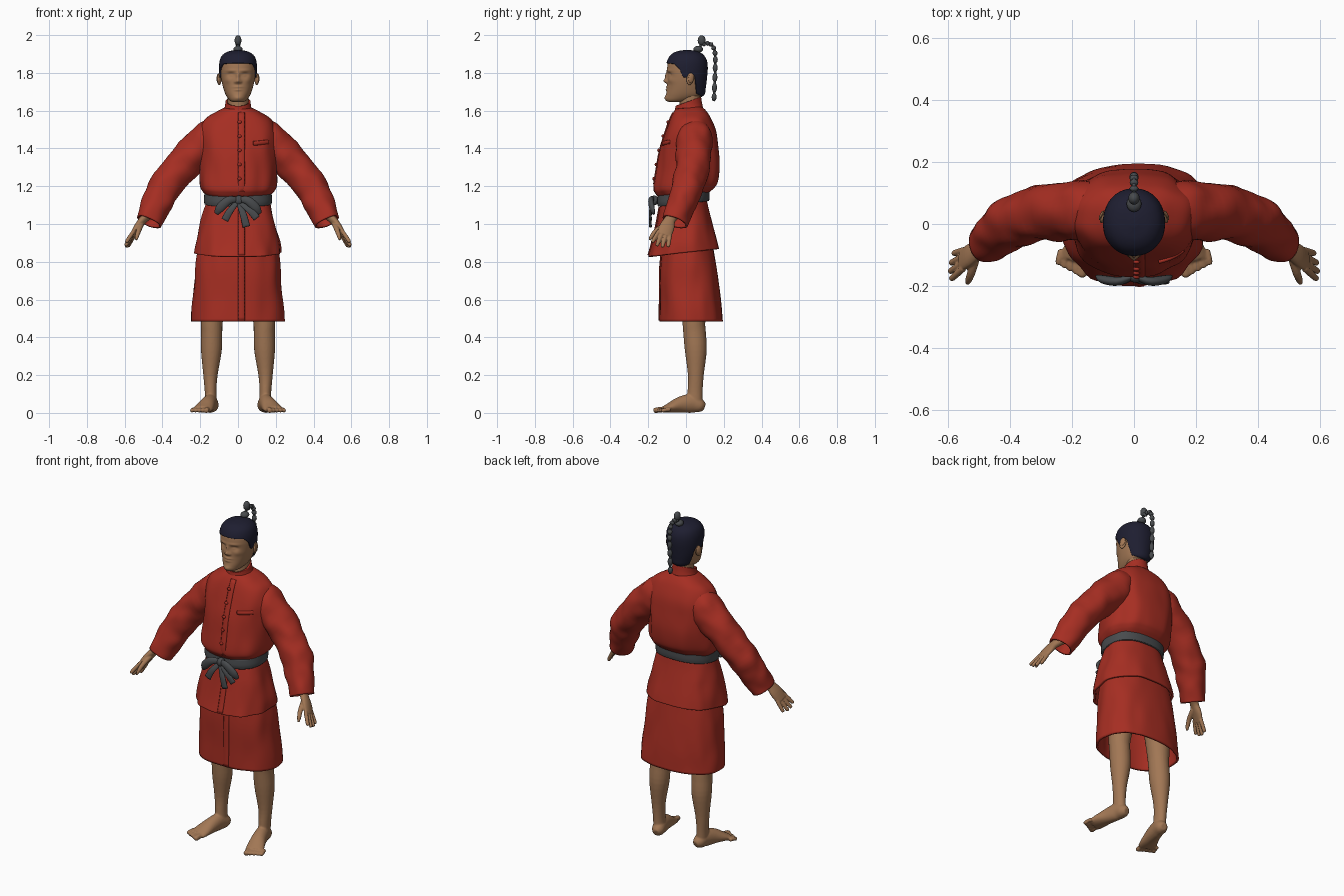
import bpy, bmesh, math
from mathutils import Vector, Matrix, noise

if "Cube" in bpy.data.objects:
    bpy.data.objects.remove(bpy.data.objects["Cube"])


def material(name, rgb):
    m = bpy.data.materials.new(name)
    m.use_nodes = True
    m.diffuse_color = (*rgb, 1)
    bsdf = m.node_tree.nodes["Principled BSDF"]
    bsdf.inputs["Base Color"].default_value = (*rgb, 1)
    bsdf.inputs["Roughness"].default_value = 0.8
    return m


RED = material("red cloth", (0.38, 0.027, 0.016))
SKIN = material("skin", (0.36, 0.185, 0.09))
HAIR = material("black hair", (0.013, 0.013, 0.03))
GREY = material("grey sash", (0.065, 0.07, 0.075))


def spline(rows, steps):
    """Catmull-Rom through rows of numbers."""
    out, last = [], len(rows) - 1
    for i in range(last):
        quad = [rows[min(max(i + k, 0), last)] for k in (-1, 0, 1, 2)]
        for s in range(steps):
            t = s / steps
            out.append([b + 0.5 * t * (c - a + t * (2*a - 5*b + 4*c - d + t * (3*(b - c) + d - a)))
                        for a, b, c, d in zip(*quad)])
    return out + [list(rows[-1])]


def skin(bm, rings, caps=(True, True)):
    vs = [[bm.verts.new(p) for p in ring] for ring in rings]
    n = len(vs[0])
    for lo, hi in zip(vs, vs[1:]):
        for j in range(n):
            bm.faces.new((lo[j], lo[(j + 1) % n], hi[(j + 1) % n], hi[j]))
    for ring, cap in ((vs[0], caps[0]), (vs[-1], caps[1])):
        if cap:
            bm.faces.new(ring)


def section(row, a, power=1.0):
    """Point on an oval section: row = height, front, back, half width."""
    z, front, back, w = row
    c, s = math.cos(a), math.sin(a)
    x = w * math.copysign(abs(c) ** power, c)
    y = (front + back) / 2 + (back - front) / 2 * math.copysign(abs(s) ** power, s)
    return Vector((x, y, z))


def loft(bm, rows, seg=64, steps=6, power=0.85, tilt=0.0, fold=0.0, caps=(False, False)):
    rings = []
    for row in spline(rows, steps):
        ring = []
        for j in range(seg):
            p = section(row, math.tau * j / seg, power)
            p.z += tilt * p.y
            wave = noise.noise(Vector((p.x * 13, p.y * 13, p.z * 5)))
            k = 1 + fold * wave * min(1, abs(p.x) * 8)
            ring.append((p.x * k, p.y * k, p.z))
        rings.append(ring)
    skin(bm, rings, caps)


def tube(bm, pts, side=(1, 0, 0), seg=16, steps=4, caps=(True, True), fold=0.0):
    """Tube through points x, y, z, half width along side, half depth."""
    path = spline(pts, steps)
    pos = [Vector(p[:3]) for p in path]
    rings = []
    for i, p in enumerate(path):
        t = (pos[min(i + 1, len(pos) - 1)] - pos[max(i - 1, 0)]).normalized()
        u = Vector(side)
        u = (u - t * u.dot(t)).normalized()
        v = t.cross(u)
        ring = []
        for j in range(seg):
            a = math.tau * j / seg
            d = u * p[3] * math.cos(a) + v * p[4] * math.sin(a)
            ring.append(pos[i] + d * (1 + fold * noise.noise((pos[i] + d) * 14)))
        rings.append(ring)
    skin(bm, rings, caps)


def ball(bm, at, size, rot=None):
    m = Matrix.Translation(at) @ (rot or Matrix.Identity(4)) @ Matrix.Diagonal((*size, 1))
    bmesh.ops.create_uvsphere(bm, u_segments=20, v_segments=12, radius=1, matrix=m)


def finish(bm, name, mat, thick=0, voxel=0, mirror=False):
    bmesh.ops.recalc_face_normals(bm, faces=bm.faces)
    me = bpy.data.meshes.new(name)
    bm.to_mesh(me)
    bm.free()
    me.materials.append(mat)
    me.polygons.foreach_set("use_smooth", [True] * len(me.polygons))
    ob = bpy.data.objects.new(name, me)
    bpy.context.collection.objects.link(ob)
    if thick:
        mod = ob.modifiers.new("thickness", "SOLIDIFY")
        mod.thickness, mod.offset = thick, -1
    if voxel:
        mod = ob.modifiers.new("blend", "REMESH")
        mod.mode, mod.voxel_size, mod.use_smooth_shade = "VOXEL", voxel, True
        mod = ob.modifiers.new("soften", "SMOOTH")
        mod.iterations, mod.factor = 3, 0.5
    if mirror:
        ob.modifiers.new("mirror", "MIRROR")
    return ob


# Jacket, skirt and collar
TILT = 0.11
jacket = [(0.85, -0.2, 0.175, 0.225), (0.91, -0.182, 0.16, 0.217), (1.0, -0.16, 0.137, 0.197),
          (1.09, -0.142, 0.115, 0.175), (1.14, -0.135, 0.11, 0.165), (1.175, -0.16, 0.15, 0.187),
          (1.21, -0.172, 0.17, 0.198), (1.3, -0.157, 0.178, 0.2), (1.4, -0.14, 0.17, 0.2),
          (1.48, -0.115, 0.158, 0.2), (1.55, -0.09, 0.13, 0.175), (1.59, -0.072, 0.105, 0.12),
          (1.615, -0.055, 0.08, 0.068)]
skirt = [(0.485, -0.14, 0.195, 0.243), (0.6, -0.138, 0.185, 0.238),
         (0.75, -0.138, 0.165, 0.228), (0.9, -0.125, 0.14, 0.205)]
bm = bmesh.new()
loft(bm, jacket, tilt=TILT, fold=0.07)
finish(bm, "jacket", RED, thick=0.012)
bm = bmesh.new()
loft(bm, skirt, fold=0.05)
finish(bm, "skirt", RED, thick=0.012)
bm = bmesh.new()
loft(bm, [(1.585, -0.075, 0.09, 0.082), (1.615, -0.06, 0.084, 0.07), (1.645, -0.056, 0.08, 0.066)],
     tilt=0.35, power=1)
finish(bm, "collar", RED, thick=0.01)


def front_y(rows, x, z, tilt):
    y = -0.15
    for _ in range(4):
        h = z - tilt * y
        lo, hi = next(((a, b) for a, b in zip(rows, rows[1:]) if h <= b[0]), rows[-2:])
        f = min(max((h - lo[0]) / (hi[0] - lo[0]), 0), 1)
        _, front, back, w = [a + (b - a) * f for a, b in zip(lo, hi)]
        c = min(abs(x) / w, 1) ** (1 / 0.85)
        y = (front + back) / 2 - (back - front) / 2 * (1 - c * c) ** 0.425
    return y


# Front overlap, buttons and chest pocket
bm = bmesh.new()
for rows, tilt, z0, z1 in ((jacket, TILT, 0.835, 1.09), (jacket, TILT, 1.17, 1.59), (skirt, 0, 0.49, 0.84)):
    zs = [z0 + (z1 - z0) * i / 9 for i in range(10)]
    tube(bm, [(0.018, front_y(rows, 0.018, z, tilt) - 0.001, z, 0.018, 0.005) for z in zs], seg=8, steps=2)
for i in range(5):
    z = 1.24 + i * 0.075
    ball(bm, (0.008, front_y(jacket, 0, z, TILT) - 0.007, z), (0.011, 0.007, 0.009))
xs = [0.08 + 0.016 * i for i in range(6)]
tube(bm, [(x, front_y(jacket, x, 1.43, TILT) - 0.003, 1.43 + 0.1 * (x - 0.12), 0.012, 0.007) for x in xs],
     side=(0, 0, 1), seg=10)
finish(bm, "placket_and_pocket", RED)

# Sleeves
bm = bmesh.new()
tube(bm, [(0.1, 0.045, 1.5, 0.075, 0.075), (0.17, 0.045, 1.435, 0.095, 0.1), (0.3, 0.035, 1.305, 0.09, 0.092),
          (0.39, 0.005, 1.19, 0.085, 0.085), (0.435, -0.03, 1.095, 0.076, 0.078), (0.472, -0.06, 1.01, 0.07, 0.07)],
     side=(0, 1, 0), seg=40, steps=7, caps=(True, False), fold=0.12)
finish(bm, "sleeves", RED, thick=0.01, mirror=True)

# Sash with bow
bm = bmesh.new()
loft(bm, [(1.108, -0.148, 0.122, 0.178), (1.13, -0.153, 0.125, 0.18), (1.165, -0.15, 0.124, 0.178)], tilt=TILT)
finish(bm, "sash", GREY, thick=0.022)
bm = bmesh.new()
ball(bm, (0.005, -0.168, 1.125), (0.024, 0.022, 0.026))
for s in (-1, 1):
    tube(bm, [(0, -0.17, 1.13, 0.012, 0.006), (s * 0.05, -0.185, 1.125, 0.022, 0.014),
              (s * 0.095, -0.18, 1.085, 0.024, 0.014), (s * 0.115, -0.17, 1.055, 0.012, 0.006)], side=(s * 0.5, 0, 1))
for x, z in ((0.045, 0.985), (0.1, 1.03), (-0.07, 1.02)):
    tube(bm, [(0, -0.17, 1.12, 0.012, 0.007), (x * 0.6, -0.188, (z + 1.12) / 2, 0.018, 0.007),
              (x, -0.188, z, 0.02, 0.007)])
finish(bm, "sash_bow", GREY)

# Legs and bare feet
bm = bmesh.new()
tube(bm, [(0.12, 0.05, 0.75, 0.085, 0.085), (0.138, 0.042, 0.5, 0.06, 0.062), (0.139, 0.045, 0.43, 0.056, 0.06),
          (0.141, 0.052, 0.33, 0.055, 0.058), (0.146, 0.052, 0.2, 0.038, 0.042), (0.145, 0.048, 0.11, 0.031, 0.04),
          (0.142, 0.045, 0.04, 0.033, 0.043)], seg=24)
tube(bm, [(0.132, 0.097, 0.03, 0.018, 0.02), (0.136, 0.075, 0.038, 0.034, 0.036), (0.145, 0.03, 0.05, 0.037, 0.05),
          (0.16, -0.03, 0.043, 0.042, 0.043), (0.178, -0.085, 0.027, 0.05, 0.027), (0.188, -0.118, 0.018, 0.05, 0.017)],
     seg=24)
for i in range(5):
    x, y, r = 0.158 + i * 0.019, -0.11 + i * 0.007, 0.015 if i == 0 else 0.011
    tip = y - 0.055 + i * 0.003
    tube(bm, [(x, y, 0.018, r, r), (x + 0.006, (y + tip) / 2, 0.017, r, r), (x + 0.01, tip, 0.012, r, r),
              (x + 0.011, tip - 0.007, 0.01, r / 2, r / 2)], seg=10)
for v in bm.verts:
    v.co.z = max(v.co.z, 0)
finish(bm, "legs", SKIN, voxel=0.005, mirror=True)

# Hands
bm = bmesh.new()
ahead, across = Vector((0.5, -0.3, -0.8)).normalized(), Vector((0.05, -1, 0.38)).normalized()
tube(bm, [(0.44, -0.03, 1.08, 0.036, 0.034), (0.495, -0.08, 1.03, 0.029, 0.022), (0.53, -0.1, 0.985, 0.04, 0.019),
          (0.558, -0.117, 0.94, 0.039, 0.013)], side=across, seg=20)
for i in range(4):
    k = i - 1.5
    start = Vector((0.55, -0.114, 0.952)) + across * k * 0.021
    reach = (0.072, 0.087, 0.09, 0.08)[i]
    tube(bm, [(*(start + ahead * reach * f + across * k * 0.008 * f), r, r)
              for f, r in ((0, 0.011), (0.5, 0.011), (0.92, 0.01), (1, 0.005))], side=across, seg=10)
tube(bm, [(0.512, -0.105, 1.0, 0.016, 0.015), (0.525, -0.155, 0.967, 0.014, 0.013), (0.535, -0.182, 0.935, 0.011, 0.011),
          (0.539, -0.192, 0.915, 0.006, 0.006)], seg=10)
finish(bm, "hands", SKIN, voxel=0.0035, mirror=True)

# Head with modelled face
head = [(1.645, -0.08, -0.02, 0.02), (1.653, -0.104, 0.03, 0.042), (1.68, -0.106, 0.088, 0.063),
        (1.72, -0.1, 0.098, 0.078), (1.77, -0.098, 0.104, 0.089), (1.82, -0.1, 0.108, 0.093),
        (1.86, -0.094, 0.104, 0.09), (1.89, -0.078, 0.088, 0.077), (1.908, -0.05, 0.06, 0.05), (1.915, -0.01, 0.02, 0.012)]
bumps = [(0, 1.757, 0.013, 0.012, -0.02), (0, 1.783, 0.008, 0.02, -0.012), (0.038, 1.79, 0.018, 0.011, 0.012),
         (0.036, 1.787, 0.012, 0.006, -0.007), (0.035, 1.812, 0.03, 0.007, -0.004), (0.015, 1.752, 0.006, 0.006, -0.007),
         (0, 1.725, 0.022, 0.005, -0.008), (0, 1.71, 0.018, 0.005, -0.007), (0.055, 1.76, 0.018, 0.015, -0.005),
         (0, 1.668, 0.022, 0.012, -0.007)]
bm = bmesh.new()
loft(bm, head, seg=112, steps=10, power=0.95, caps=(True, True))
for v in bm.verts:
    if v.co.y < 0:
        v.co.y += sum(amp * math.exp(-((abs(v.co.x) - x) / sx) ** 2 - ((v.co.z - z) / sz) ** 2)
                      for x, z, sx, sz, amp in bumps)
tube(bm, [(0, 0.025, 1.54, 0.07, 0.06), (0, 0.022, 1.61, 0.056, 0.056), (0, 0.022, 1.7, 0.058, 0.06)], seg=28)
finish(bm, "head", SKIN)
bm = bmesh.new()
turn = Matrix.Rotation(math.radians(25), 4, "Z") @ Matrix.Rotation(math.radians(-12), 4, "X")
ball(bm, (0.098, 0.022, 1.768), (0.009, 0.02, 0.033), turn)
ball(bm, (0.105, 0.028, 1.772), (0.006, 0.016, 0.025), turn)
finish(bm, "ears", SKIN, mirror=True)

# Hair cap following the hairline
hairline = [(-1, 1.852), (-0.6, 1.848), (-0.32, 1.82), (-0.15, 1.775), (0.0, 1.775), (0.15, 1.8),
            (0.38, 1.78), (0.55, 1.69), (1, 1.672)]
levels = spline(head, 10)
columns = []
for j in range(96):
    a = math.tau * j / 96
    lo, hi = next((p, q) for p, q in zip(hairline, hairline[1:]) if math.sin(a) <= q[0] + 1e-6)
    z = lo[1] + (hi[1] - lo[1]) * (math.sin(a) - lo[0]) / (hi[0] - lo[0])
    first = next(i + (z - p[0]) / (q[0] - p[0]) for i, (p, q) in enumerate(zip(levels, levels[1:])) if q[0] >= z)
    col = []
    for k in range(31):
        t = first + (len(levels) - 1 - first) * k / 30
        i = min(int(t), len(levels) - 2)
        row = [p + (q - p) * (t - i) for p, q in zip(levels[i], levels[i + 1])]
        p = section(row, a, 0.95)
        col.append((p.x * 1.08, 0.004 + (p.y - 0.004) * 1.07, p.z + 0.006 * k / 30))
    columns.append(col)
bm = bmesh.new()
skin(bm, list(zip(*columns)), (False, True))
finish(bm, "hair", HAIR, thick=0.012)

# Topknot and beaded braid
bm = bmesh.new()
ball(bm, (0, 0.065, 1.925), (0.024, 0.026, 0.018))
ball(bm, (0, 0.083, 1.972), (0.018, 0.021, 0.027))
braid = [(0, 0.06, 1.92), (0, 0.085, 1.95), (0, 0.125, 1.957), (0, 0.152, 1.92), (0, 0.155, 1.85),
         (0, 0.152, 1.75), (0, 0.148, 1.65)]
tube(bm, [(*p, 0.007, 0.007) for p in braid], seg=10)
beads = [Vector(p) for p in spline(braid[1:], 2)]
for p, q in zip(beads, beads[1:]):
    aim = (q - p).to_track_quat("Z", "Y").to_matrix().to_4x4()
    ball(bm, (p + q) / 2, (0.014, 0.013, (q - p).length * 0.48), aim)
finish(bm, "topknot_braid", GREY)
